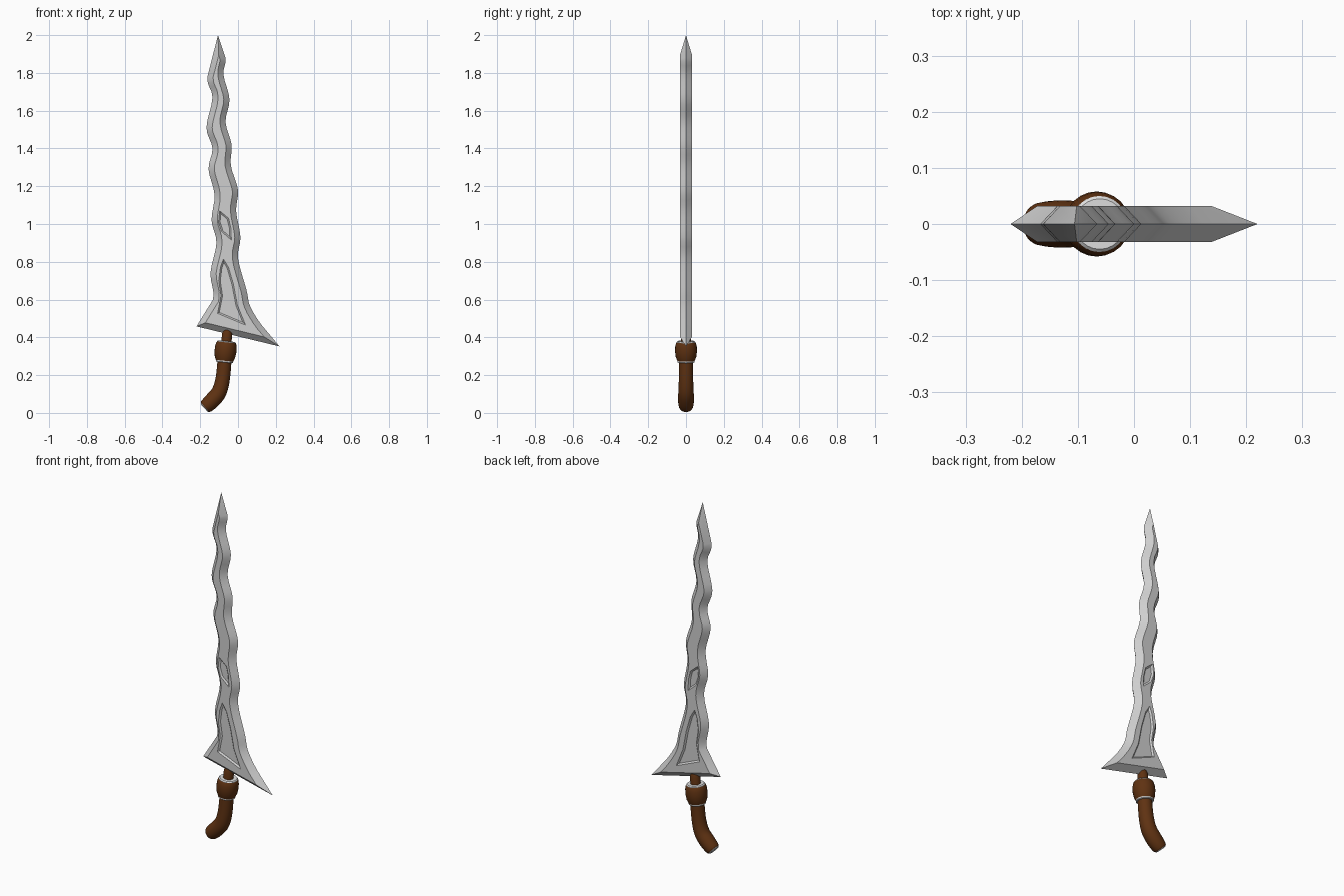
import bpy, bmesh, math
from mathutils import Vector

if "Cube" in bpy.data.objects:
    bpy.data.objects.remove(bpy.data.objects["Cube"])


def material(name, color):
    m = bpy.data.materials.new(name)
    m.diffuse_color = (*color, 1)
    m.use_nodes = True
    m.node_tree.nodes["Principled BSDF"].inputs["Base Color"].default_value = (*color, 1)
    return m


STEEL = material("steel grey", (0.62, 0.62, 0.62))
BROWN = material("dark brown wood", (0.115, 0.032, 0.006))
PALE = material("pale metal", (0.75, 0.75, 0.75))


def finish(name, bm, mat):
    bmesh.ops.recalc_face_normals(bm, faces=bm.faces)
    mesh = bpy.data.meshes.new(name)
    bm.to_mesh(mesh)
    bm.free()
    mesh.materials.append(mat)
    obj = bpy.data.objects.new(name, mesh)
    bpy.context.collection.objects.link(obj)
    return obj


def activate(obj):
    bpy.ops.object.select_all(action='DESELECT')
    obj.select_set(True)
    bpy.context.view_layer.objects.active = obj


def smooth(obj, angle=35):
    activate(obj)
    bpy.ops.object.shade_smooth_by_angle(angle=math.radians(angle))


def spline(points, steps, straight_ends=False):
    """Smooth curve through the points; the end spans may stay straight."""
    p = [Vector(q) for q in points]
    out = []
    for i in range(len(p) - 1):
        a, b, c, d = p[max(i - 1, 0)], p[i], p[i + 1], p[min(i + 2, len(p) - 1)]
        if straight_ends and i in (0, len(p) - 2):
            out.append(b)
            continue
        for k in range(steps):
            t = k / steps
            out.append(0.5 * (2 * b + (c - a) * t + (2 * a - 5 * b + 4 * c - d) * t ** 2
                              + (3 * b - a - 3 * c + d) * t ** 3))
    return out + [p[-1]]


def offset(loop, dist):
    """Move a counter-clockwise outline inward with mitred corners."""
    out = []
    for i, p in enumerate(loop):
        d1 = (p - loop[i - 1]).normalized()
        d2 = (loop[(i + 1) % len(loop)] - p).normalized()
        n1, n2 = Vector((-d1.y, d1.x)), Vector((-d2.y, d2.x))
        out.append(p + (n1 + n2) * dist / (1 + n1.dot(n2)))
    return out


def loft(bm, layers):
    """Skin outlines given as (points, y) and cap both ends."""
    rings = [[bm.verts.new((p.x, y, p.y)) for p in pts] for pts, y in layers]
    for r, s in zip(rings, rings[1:]):
        for i in range(len(r)):
            j = (i + 1) % len(r)
            bm.faces.new((r[i], r[j], s[j], s[i]))
    bm.faces.new(rings[0])
    bm.faces.new(rings[-1])


# Wavy blade: sharp rim at the middle, flat faces on both sides
right_edge = [(0.22, 0.352), (0.125, 0.465), (0.064, 0.565), (0.045, 0.65), (0.0, 0.82),
              (0.013, 0.93), (-0.01, 1.07), (0.0, 1.18), (-0.038, 1.31), (-0.034, 1.42),
              (-0.066, 1.54), (-0.045, 1.66), (-0.077, 1.79), (-0.066, 1.88), (-0.106, 2.0)]
left_edge = [(-0.106, 2.0), (-0.162, 1.78), (-0.135, 1.67), (-0.167, 1.51), (-0.135, 1.40),
             (-0.156, 1.29), (-0.124, 1.155), (-0.14, 1.02), (-0.114, 0.90), (-0.146, 0.74),
             (-0.132, 0.6), (-0.22, 0.458)]
HALF = 0.032
outline = spline(right_edge, 4, True)[:-1] + spline(left_edge, 4, True)
flat = offset(outline, 0.03)
bm = bmesh.new()
loft(bm, [(flat, -HALF), (outline, 0), (flat, HALF)])
blade = finish("blade", bm, STEEL)

# Shallow sunken panels on both faces
lower_panel = [(-0.108, 0.527), (0.04, 0.465), (-0.003, 0.57), (-0.024, 0.68), (-0.05, 0.77),
               (-0.077, 0.815), (-0.093, 0.77), (-0.102, 0.70), (-0.09, 0.62)]
upper_panel = [(-0.087, 0.96), (-0.035, 0.915), (-0.038, 0.98), (-0.05, 1.03),
               (-0.097, 1.07), (-0.103, 1.01)]
DEPTH = 0.008
for label, pts in (("lower", lower_panel), ("upper", upper_panel)):
    shape = [Vector(p) for p in pts]
    for side in (-1, 1):
        bm = bmesh.new()
        loft(bm, [(offset(shape, DEPTH), side * (HALF - DEPTH)),
                  (offset(shape, -DEPTH), side * (HALF + DEPTH))])
        cutter = finish(label + "_panel_cutter", bm, STEEL)
        mod = blade.modifiers.new("panel", 'BOOLEAN')
        mod.operation, mod.solver, mod.object = 'DIFFERENCE', 'EXACT', cutter
        activate(blade)
        bpy.ops.object.modifier_apply(modifier=mod.name)
        bpy.data.objects.remove(cutter)
smooth(blade, 28)


def tube(name, path, radii, mat, sides=24):
    """Round bar along a path in the xz plane with a radius at every point."""
    bm = bmesh.new()
    rings = []
    for i, p in enumerate(path):
        t = (path[min(i + 1, len(path) - 1)] - path[max(i - 1, 0)]).normalized()
        ring = []
        for k in range(sides):
            a = math.tau * k / sides
            c, s = radii[i] * math.cos(a), radii[i] * math.sin(a)
            ring.append(bm.verts.new((p.x - t.y * c, s, p.y + t.x * c)))
        rings.append(ring)
    for r, s in zip(rings, rings[1:]):
        for k in range(sides):
            j = (k + 1) % sides
            bm.faces.new((r[k], r[j], s[j], s[k]))
    bm.faces.new(rings[0])
    bm.faces.new(rings[-1])
    obj = finish(name, bm, mat)
    smooth(obj, 40)
    return obj


# Parts stacked on the slightly leaning handle axis
def axis(z):
    return Vector((-0.072 + 0.1 * (z - 0.27), z))


def stacked(name, profile, mat):
    tube(name, [axis(z) for z, r in profile], [r for z, r in profile], mat)


stacked("tang", [(0.36, 0.027), (0.42, 0.027), (0.44, 0.02)], BROWN)
stacked("collar", [(0.276, 0.046), (0.295, 0.054), (0.325, 0.058), (0.35, 0.057),
                   (0.368, 0.053), (0.373, 0.05)], BROWN)
stacked("collar_top_plate", [(0.365, 0.05), (0.375, 0.05), (0.38, 0.045)], PALE)
stacked("collar_lower_ring", [(0.267, 0.043), (0.27, 0.046), (0.277, 0.046)], PALE)

# Bent grip with rounded end and pale end cap
grip_path = spline([(-0.071, 0.28), (-0.081, 0.18), (-0.1, 0.112), (-0.135, 0.067),
                    (-0.17, 0.034)], 5)
count = len(grip_path) - 1
grip_radii = [0.037 + 0.005 * math.sin(math.pi * (i / count) ** 2) for i in range(count + 1)]
tube("grip", grip_path, grip_radii, BROWN)
end = grip_path[-1]
way = (end - grip_path[-2]).normalized()
tube("grip_end", [end, end + way * 0.006], [0.037, 0.034], BROWN)
tube("end_cap", [end, end + way * 0.008, end + way * 0.012], [0.031, 0.031, 0.026], PALE)
